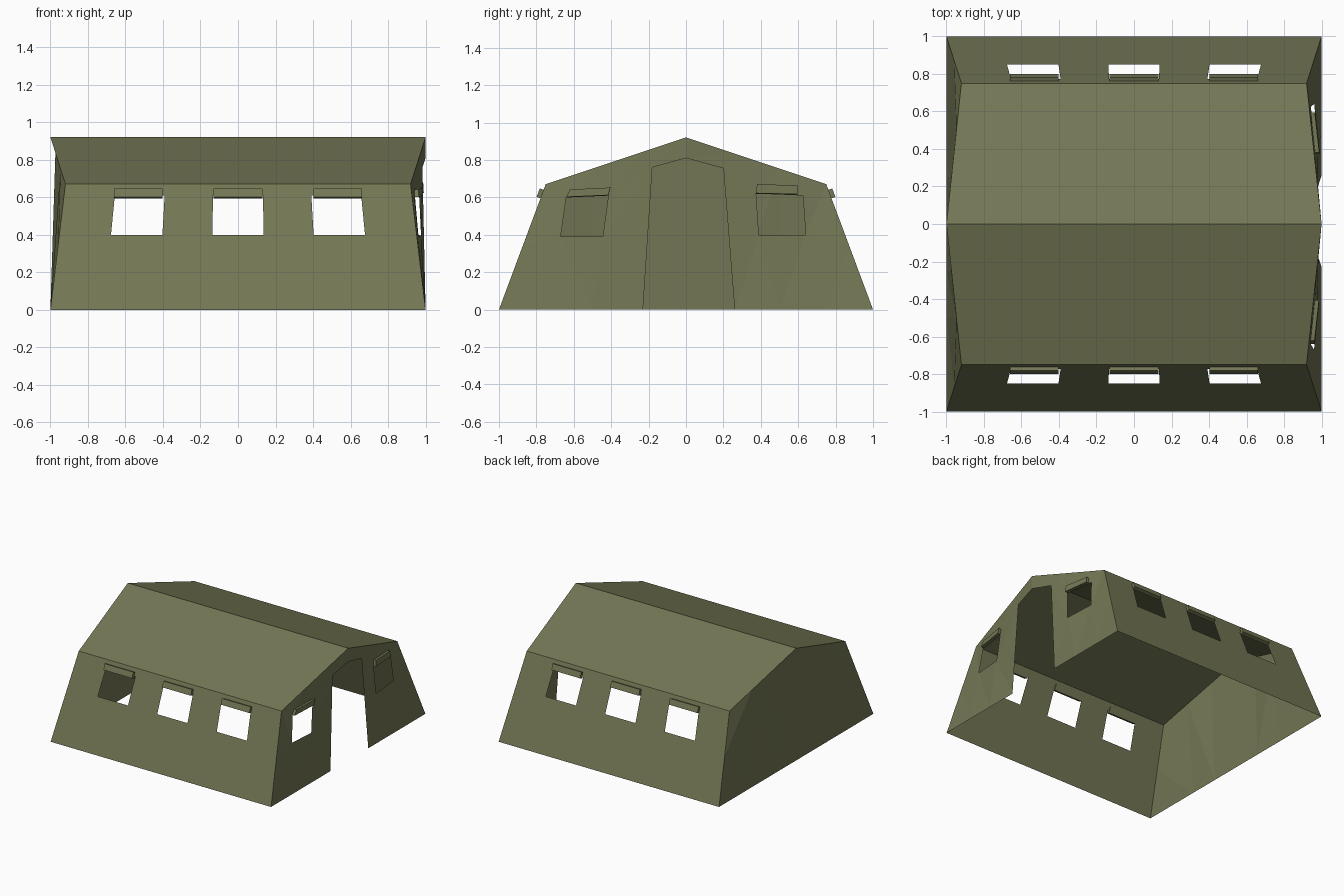
import bpy, bmesh
from mathutils import Vector
from mathutils.geometry import delaunay_2d_cdt

if "Cube" in bpy.data.objects:
    bpy.data.objects.remove(bpy.data.objects["Cube"])

EAVE_X, EAVE_Y, EAVE_Z, RIDGE_Z = 0.92, 0.75, 0.67, 0.92

canvas = bpy.data.materials.new("olive_canvas")
canvas.diffuse_color = (0.175, 0.185, 0.09, 1)
canvas.use_nodes = True
canvas.node_tree.nodes["Principled BSDF"].inputs["Base Color"].default_value = canvas.diffuse_color


def add_object(name, verts, faces, out=None):
    """Make a flat-shaded mesh; sheets are turned to face the 'out' direction."""
    bm = bmesh.new()
    vs = [bm.verts.new(v) for v in verts]
    for f in faces:
        bm.faces.new([vs[i] for i in f])
    bmesh.ops.delete(bm, geom=[v for v in bm.verts if not v.link_faces], context='VERTS')
    bm.normal_update()
    if out is None:
        bmesh.ops.recalc_face_normals(bm, faces=bm.faces[:])
    else:
        for f in bm.faces:
            if f.normal.dot(Vector(out)) < 0:
                f.normal_flip()
    mesh = bpy.data.meshes.new(name)
    bm.to_mesh(mesh)
    bm.free()
    mesh.materials.append(canvas)
    obj = bpy.data.objects.new(name, mesh)
    bpy.context.collection.objects.link(obj)
    return obj


def inside(p, poly):
    hit = False
    for a, b in zip(poly, poly[1:] + poly[:1]):
        if (a[1] > p[1]) != (b[1] > p[1]):
            if p[0] < a[0] + (p[1] - a[1]) * (b[0] - a[0]) / (b[1] - a[1]):
                hit = not hit
    return hit


def sheet(name, outline, holes, to_3d, out):
    """Triangulate a 2D panel with openings and map it into space."""
    pts, edges = [], []
    for loop in [outline] + holes:
        s, n = len(pts), len(loop)
        pts += [Vector(p) for p in loop]
        edges += [(s + i, s + (i + 1) % n) for i in range(n)]
    co, _, tris, *_ = delaunay_2d_cdt(pts, edges, [], 0, 1e-5)
    keep = []
    for t in tris:
        a, b, c = (co[i] for i in t)
        mid = (a + b + c) / 3
        area = abs((b - a).cross(c - a))
        if area > 1e-6 and not any(inside(mid, h) for h in holes):
            keep.append(t)
    add_object(name, [to_3d(p[0], p[1]) for p in co], keep, out)


def rolled_flap(name, quad, to_3d, normal, inner=0.008, outer=0.022):
    """Rolled-up window cover: a thin slab lying on the wall."""
    n = Vector(normal).normalized()
    base = [Vector(to_3d(u, z)) for u, z in quad]
    verts = [p - n * inner for p in base] + [p + n * outer for p in base]
    faces = [(0, 1, 2, 3), (4, 5, 6, 7)] + [(i, (i + 1) % 4, (i + 1) % 4 + 4, i + 4) for i in range(4)]
    add_object(name, verts, faces)


def rim_z(y):
    y = abs(y)
    if y <= EAVE_Y:
        return RIDGE_Z + (EAVE_Z - RIDGE_Z) * y / EAVE_Y
    return EAVE_Z * (1 - y) / (1 - EAVE_Y)


def end_x(y, z):
    """End walls lean in towards the eaves and stay upright at the ridge."""
    a = abs(y)
    rim_in = (1 - EAVE_X) * (a / EAVE_Y if a <= EAVE_Y else (1 - a) / (1 - EAVE_Y))
    r = rim_z(y)
    return 1 - rim_in * (min(z / r, 1) if r > 1e-6 else 0)


# Long walls with three windows each, and the two roof slopes
for side, label in ((-1, "front"), (1, "back")):
    wall = lambda x, z, s=side: (x, s * (1 - (1 - EAVE_Y) * z / EAVE_Z), z)
    wall_out = (0, side * EAVE_Z, 1 - EAVE_Y)
    outline = [(-1, 0), (1, 0), (EAVE_X, EAVE_Z), (-EAVE_X, EAVE_Z)]
    windows = []
    for i, c in enumerate((-0.54, 0, 0.54)):
        l, r = c - 0.137, c + 0.137
        windows.append([(l, 0.40), (r, 0.40), (r * 0.97, 0.61), (l * 0.97, 0.61)])
        quad = [(c * 0.985 - 0.13, 0.595), (c * 0.985 + 0.13, 0.595),
                (c * 0.985 + 0.13, 0.64), (c * 0.985 - 0.13, 0.64)]
        rolled_flap(f"{label}_window_flap_{i + 1}", quad, wall, wall_out)
    sheet(f"{label}_wall", outline, windows, wall, wall_out)
    add_object(f"{label}_roof",
               [(-EAVE_X, side * EAVE_Y, EAVE_Z), (EAVE_X, side * EAVE_Y, EAVE_Z),
                (1, 0, RIDGE_Z), (-1, 0, RIDGE_Z)], [(0, 1, 2, 3)], (0, 0, 1))

# Shared end-wall outline, sampled along the ground and the rim
ys = [-1, -0.87, -0.75, -0.5, -0.25, 0, 0.25, 0.5, 0.75, 0.87, 1]
end_outline = [(y, 0) for y in ys] + [(y, rim_z(y)) for y in ys[-2:0:-1]]

# Closed end
sheet("left_end_wall", end_outline, [], lambda y, z: (-end_x(y, z), y, z), (-1, 0, 0))

# Open end with doorway and two windows
door = [(-0.23, 0), (0.26, 0), (0.20, 0.755), (0, 0.81), (-0.18, 0.76)]
near_window = [(-0.67, 0.39), (-0.445, 0.39), (-0.415, 0.61), (-0.64, 0.60)]
far_window = [(0.39, 0.395), (0.64, 0.40), (0.625, 0.61), (0.375, 0.62)]
right_end = lambda y, z: (end_x(y, z), y, z)
sheet("right_end_wall", end_outline, [door, near_window, far_window], right_end, (1, 0, 0))
rolled_flap("right_end_flap_near", [(-0.64, 0.60), (-0.415, 0.61), (-0.405, 0.65), (-0.62, 0.64)],
            right_end, (1, 0, 0.1))
rolled_flap("right_end_flap_far", [(0.375, 0.62), (0.595, 0.615), (0.595, 0.66), (0.38, 0.67)],
            right_end, (1, 0, 0.1))
